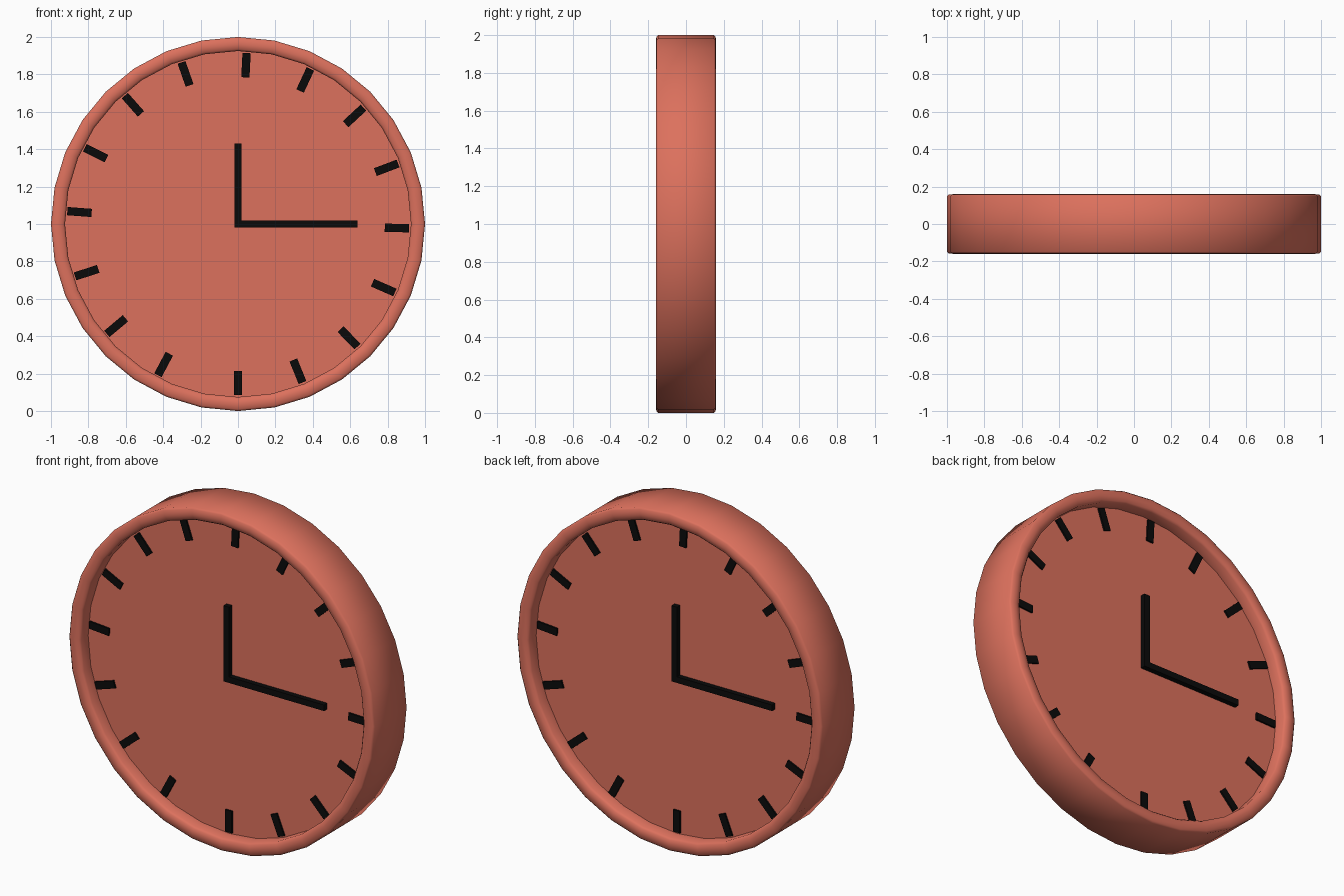
import bpy, bmesh, math
from mathutils import Matrix, Vector

if "Cube" in bpy.data.objects:
    bpy.data.objects.remove(bpy.data.objects["Cube"])

SIDES = 32
FACE_Y = 0.08          # depth of the recessed dial
CENTRE = Matrix.Translation((0, 0, 1))


def material(name, colour):
    m = bpy.data.materials.new(name)
    m.diffuse_color = colour
    m.use_nodes = True
    m.node_tree.nodes["Principled BSDF"].inputs["Base Color"].default_value = m.diffuse_color
    return m


coral = material("coral", (0.72, 0.165, 0.11, 1))
black = material("black", (0.003, 0.003, 0.003, 1))


def finish(bm, name, mat):
    bmesh.ops.recalc_face_normals(bm, faces=bm.faces[:])
    mesh = bpy.data.meshes.new(name)
    bm.to_mesh(mesh)
    bm.free()
    mesh.materials.append(mat)
    ob = bpy.data.objects.new(name, mesh)
    bpy.context.collection.objects.link(ob)
    return ob


def add_box(bm, x, y, z, matrix):
    """Box from (min, max) ranges, placed by matrix."""
    size = [b - a for a, b in (x, y, z)]
    mid = [(a + b) / 2 for a, b in (x, y, z)]
    bmesh.ops.create_cube(bm, size=1, matrix=matrix @ Matrix.Translation(mid)
                          @ Matrix.Diagonal(Vector(size)).to_4x4())


# Case: one lathed profile (radius, y), mirrored front to back, with flat dials
half = [(0.925, -FACE_Y), (0.925, -0.143), (0.935, -0.155), (0.96, -0.16),
        (0.99, -0.157), (1.0, -0.148)]
profile = half + [(r, -y) for r, y in reversed(half)]
bm = bmesh.new()
rings = []
for r, y in profile:
    angles = [2 * math.pi * i / SIDES for i in range(SIDES)]
    rings.append([bm.verts.new((r * math.sin(a), y, 1 + r * math.cos(a))) for a in angles])
for a, b in zip(rings, rings[1:]):
    for i in range(SIDES):
        j = (i + 1) % SIDES
        bm.faces.new((a[i], a[j], b[j], b[i]))
bm.faces.new(rings[0])
bm.faces.new(rings[-1])
case = finish(bm, "clock_case", coral)
bpy.context.view_layer.objects.active = case
case.select_set(True)
bpy.ops.object.shade_smooth_by_angle(angle=math.radians(50))
case.select_set(False)

# Dial marks and hands, repeated on the back by a half turn
for side, turn in (("front", 0), ("back", math.pi)):
    base = CENTRE @ Matrix.Rotation(turn, 4, 'Z')

    # Sixteen marks starting from the bottom
    bm = bmesh.new()
    for i in range(16):
        spin = Matrix.Rotation(math.radians(180 - 22.14 * i), 4, 'Y')
        add_box(bm, (-0.022, 0.022), (-FACE_Y - 0.01, -FACE_Y + 0.01), (0.785, 0.915), base @ spin)
    finish(bm, side + "_marks", black)

    # Hands
    for name, x, z in (("upright_hand", (-0.018, 0.018), (-0.018, 0.43)),
                       ("sideways_hand", (0.018, 0.64), (-0.018, 0.018))):
        bm = bmesh.new()
        add_box(bm, x, (-0.11, -FACE_Y + 0.01), z, base)
        finish(bm, side + "_" + name, black)
